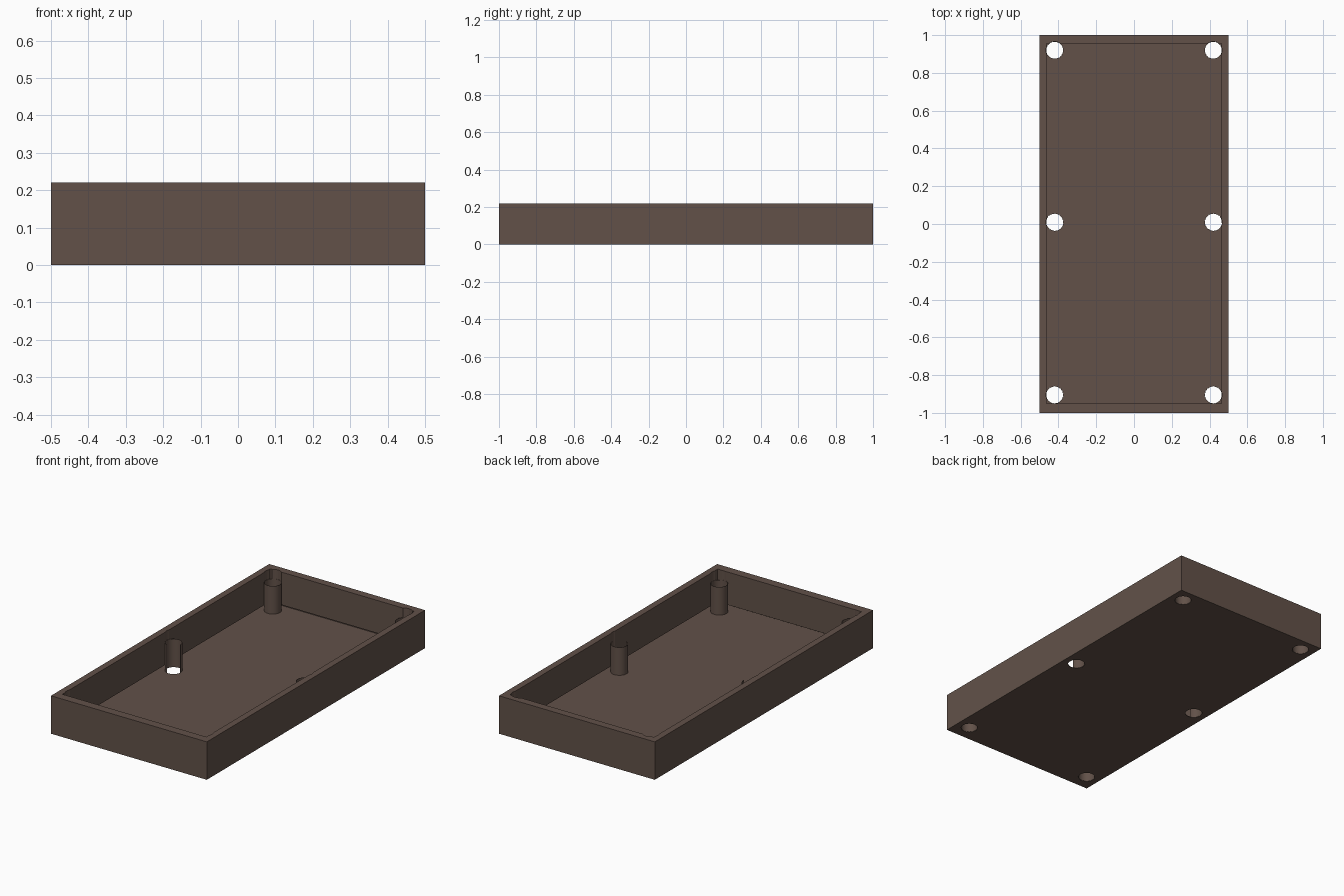
import bpy, bmesh, math

if "Cube" in bpy.data.objects:
    bpy.data.objects.remove(bpy.data.objects["Cube"])

brown = bpy.data.materials.new("dark brown plastic")
brown.diffuse_color = (0.122, 0.083, 0.066, 1)
brown.use_nodes = True
brown.node_tree.nodes["Principled BSDF"].inputs["Base Color"].default_value = brown.diffuse_color

HEIGHT = 0.22
SPOTS = [(x, y) for x in (-0.42, 0.42) for y in (-0.905, 0.01, 0.92)]


def box(name, lo, hi):
    bpy.ops.mesh.primitive_cube_add(
        size=1, location=[(a + b) / 2 for a, b in zip(lo, hi)])
    ob = bpy.context.object
    ob.name = name
    ob.scale = [b - a for a, b in zip(lo, hi)]
    bpy.ops.object.transform_apply(location=True, rotation=False, scale=True)
    ob.data.materials.append(brown)
    return ob


def cut(target, cutter):
    mod = target.modifiers.new("cut", 'BOOLEAN')
    mod.operation = 'DIFFERENCE'
    mod.solver = 'EXACT'
    mod.object = cutter
    bpy.context.view_layer.objects.active = target
    bpy.ops.object.modifier_apply(modifier=mod.name)
    bpy.data.objects.remove(cutter)


def post(name, x, y, start, sweep, bottom=0.001, top=0.165, r_out=0.046, r_in=0.0445):
    """Thin tube, or part of one, standing on a screw hole."""
    n = max(8, round(32 * sweep / 360))
    full = sweep >= 360
    bm = bmesh.new()
    rings = []
    for i in range(n if full else n + 1):
        a = math.radians(start + sweep * i / n)
        rings.append([bm.verts.new((x + r * math.cos(a), y + r * math.sin(a), z))
                      for r, z in ((r_out, bottom), (r_out, top), (r_in, top), (r_in, bottom))])
    for i in range(n):
        a, b = rings[i], rings[(i + 1) % len(rings)]
        for k in range(4):
            bm.faces.new((a[k], b[k], b[(k + 1) % 4], a[(k + 1) % 4]))
    if not full:
        bm.faces.new(rings[0])
        bm.faces.new(rings[-1][::-1])
    bmesh.ops.recalc_face_normals(bm, faces=bm.faces)
    me = bpy.data.meshes.new(name)
    bm.to_mesh(me)
    bm.free()
    me.materials.append(brown)
    ob = bpy.data.objects.new(name, me)
    bpy.context.collection.objects.link(ob)
    bpy.ops.object.select_all(action='DESELECT')
    ob.select_set(True)
    bpy.context.view_layer.objects.active = ob
    bpy.ops.object.shade_smooth_by_angle(angle=math.radians(30))


# Tray: outer block, open cavity, and a recess below the inner walls
tray = box("tray", (-0.5, -1, 0), (0.5, 1, HEIGHT))
cut(tray, box("cavity", (-0.462, -0.95, 0.003), (0.462, 0.955, 0.3)))
cut(tray, box("recess", (-0.497, -0.997, 0.003), (0.497, 0.997, 0.03)))

# Screw holes, which nick the walls up to the rim
for x, y in SPOTS:
    bpy.ops.mesh.primitive_cylinder_add(vertices=32, radius=0.0462, depth=1, location=(x, y, 0))
    cut(tray, bpy.context.object)

# Screw posts: the middle pair is open on one side
for i, (x, y) in enumerate(SPOTS):
    if abs(y) < 0.1:
        post(f"middle_post_{i}", x, y, -5, 260)
    else:
        post(f"corner_post_{i}", x, y, 0, 360)
